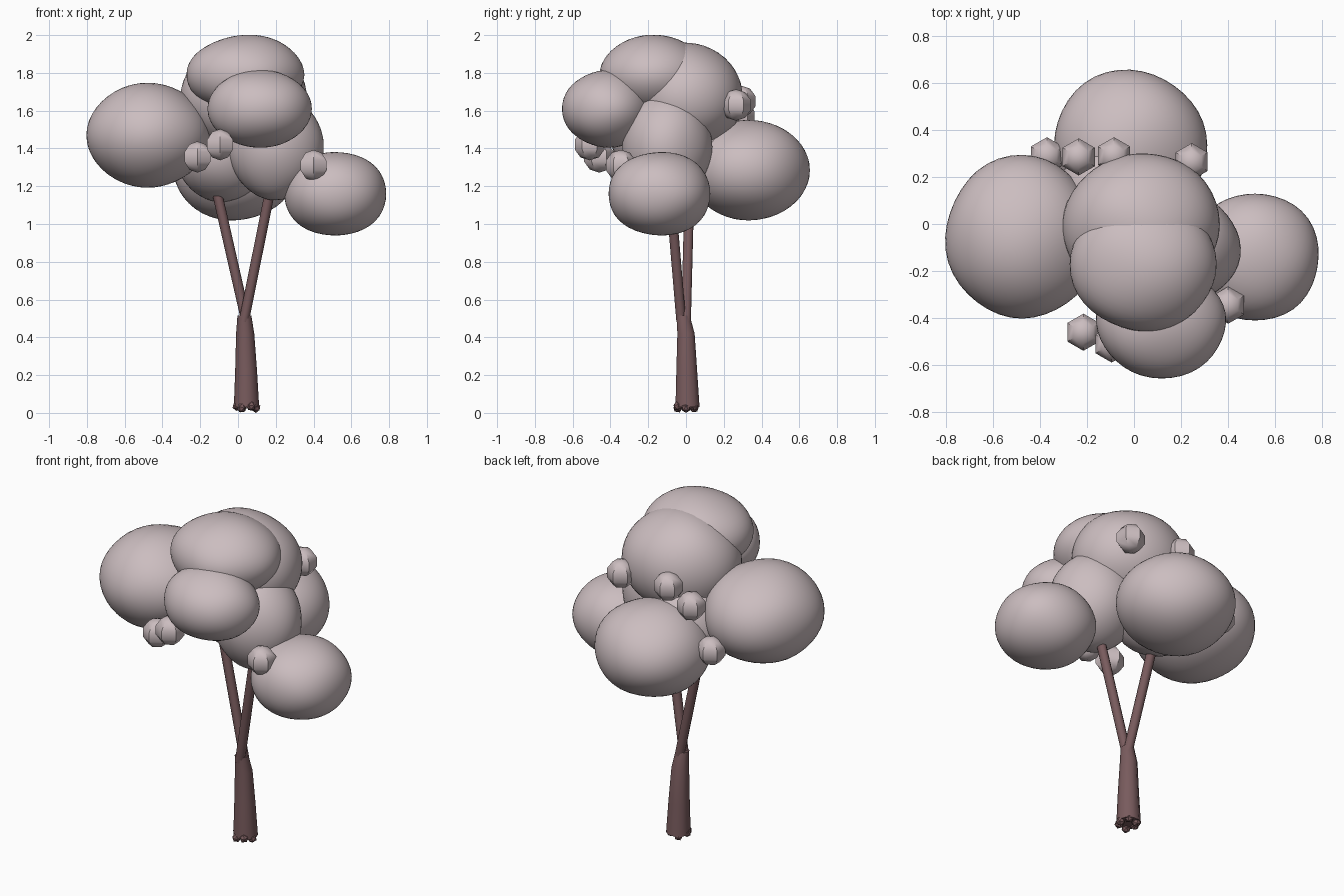
import bpy, bmesh, math
from mathutils import Vector

if "Cube" in bpy.data.objects:
    bpy.data.objects.remove(bpy.data.objects["Cube"])


def material(name, rgb):
    m = bpy.data.materials.new(name)
    m.diffuse_color = (*rgb, 1)
    m.use_nodes = True
    m.node_tree.nodes["Principled BSDF"].inputs["Base Color"].default_value = m.diffuse_color
    return m


LEAF = material("pale_mauve_foliage", (0.60, 0.51, 0.525))
BARK = material("dark_plum_bark", (0.19, 0.105, 0.11))


def finish(ob, name, mat, angle):
    ob.name = name
    ob.data.materials.append(mat)
    bpy.ops.object.shade_smooth_by_angle(angle=math.radians(angle))


def clump(name, loc, size):
    """Large rounded foliage mass with a slightly uneven surface."""
    bpy.ops.mesh.primitive_ico_sphere_add(subdivisions=4, radius=1, location=loc)
    ob = bpy.context.object
    for v in ob.data.vertices:
        d = v.co.normalized()
        wave = math.sin(3 * d.x + 9 * loc[0]) * math.sin(3 * d.y + 7 * loc[1]) * math.cos(3 * d.z)
        v.co = Vector([c * s for c, s in zip(d * (1 + 0.025 * wave), size)])
    finish(ob, name, LEAF, 60)


def limb(name, points, sides=10):
    """Round tapering limb through (x, y, z, radius) points."""
    bm = bmesh.new()
    rings = []
    for x, y, z, r in points:
        rings.append([bm.verts.new((x + r * math.cos(2 * math.pi * i / sides),
                                    y + r * math.sin(2 * math.pi * i / sides), z))
                      for i in range(sides)])
    for a, b in zip(rings, rings[1:]):
        for i in range(sides):
            j = (i + 1) % sides
            bm.faces.new((a[i], a[j], b[j], b[i]))
    bm.faces.new(rings[0][::-1])
    bm.faces.new(rings[-1])
    me = bpy.data.meshes.new(name)
    bm.to_mesh(me)
    bm.free()
    ob = bpy.data.objects.new(name, me)
    bpy.context.collection.objects.link(ob)
    bpy.ops.object.select_all(action='DESELECT')
    ob.select_set(True)
    bpy.context.view_layer.objects.active = ob
    finish(ob, name, BARK, 40)


# Foliage masses
clump("left_foliage", (-0.475, -0.055, 1.47), (0.325, 0.345, 0.275))
clump("right_foliage", (0.515, -0.14, 1.16), (0.275, 0.275, 0.225))
clump("back_foliage", (-0.015, 0.335, 1.285), (0.325, 0.32, 0.265))
clump("front_foliage", (0.115, -0.42, 1.61), (0.275, 0.235, 0.205))
clump("top_foliage", (0.04, -0.17, 1.79), (0.31, 0.285, 0.21))
clump("crown_foliage", (0.03, 0.0, 1.67), (0.335, 0.30, 0.29))
clump("centre_foliage", (0.20, -0.10, 1.41), (0.25, 0.235, 0.28))
clump("inner_foliage", (-0.08, 0.10, 1.37), (0.25, 0.26, 0.25))

# Small faceted buds
buds = [(-0.37, 0.29, 1.34), (-0.235, 0.285, 1.57), (-0.085, 0.29, 1.65),
        (0.245, 0.265, 1.63), (0.40, -0.345, 1.31), (-0.215, -0.46, 1.355),
        (-0.095, -0.51, 1.42)]
for i, loc in enumerate(buds):
    bpy.ops.mesh.primitive_uv_sphere_add(segments=6, ring_count=5, radius=0.083, location=loc)
    finish(bpy.context.object, f"bud_{i + 1}", LEAF, 40)

# Trunk and forked branches
limb("trunk", [(0.045, 0.008, 0.03, 0.067), (0.043, 0.004, 0.22, 0.058),
               (0.038, 0.0, 0.42, 0.048), (0.034, -0.015, 0.515, 0.037)])
limb("left_branch", [(0.045, 0.0, 0.48, 0.027), (-0.13, 0.02, 1.25, 0.027)])
limb("right_branch", [(0.03, -0.025, 0.48, 0.027), (0.185, -0.09, 1.25, 0.027)])

# Knobbly roots around the foot
for i in range(6):
    a = i * math.pi / 3
    bpy.ops.mesh.primitive_ico_sphere_add(
        subdivisions=1, radius=0.026,
        location=(0.045 + 0.05 * math.cos(a), 0.0 + 0.05 * math.sin(a), 0.026 + 0.01 * (i % 2)),
        rotation=(a, 0.4 * i, 0))
    finish(bpy.context.object, f"root_{i + 1}", BARK, 20)
